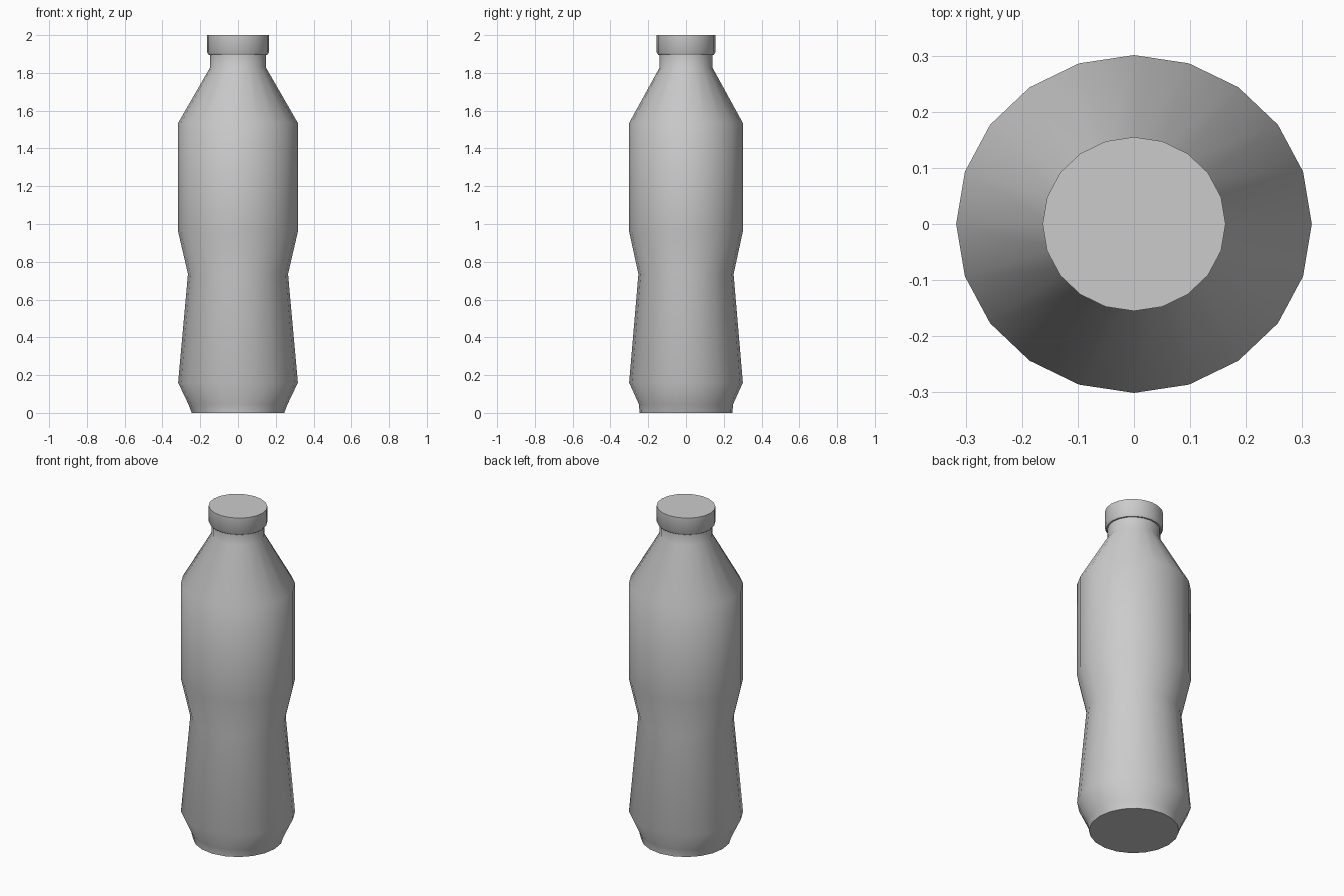
import bpy, bmesh, math

if "Cube" in bpy.data.objects:
    bpy.data.objects.remove(bpy.data.objects["Cube"])

SIDES = 20

def lathe(name, profile):
    """Closed elliptical loft; profile rows are (x radius, y radius, z)."""
    bm = bmesh.new()
    rings = []
    for rx, ry, z in profile:
        angles = [2 * math.pi * i / SIDES for i in range(SIDES)]
        rings.append([bm.verts.new((rx * math.cos(a), ry * math.sin(a), z)) for a in angles])
    for low, high in zip(rings, rings[1:]):
        for i in range(SIDES):
            j = (i + 1) % SIDES
            bm.faces.new((low[i], low[j], high[j], high[i]))
    bm.faces.new(rings[0][::-1])
    bm.faces.new(rings[-1])
    mesh = bpy.data.meshes.new(name)
    bm.to_mesh(mesh)
    bm.free()
    obj = bpy.data.objects.new(name, mesh)
    bpy.context.collection.objects.link(obj)
    bpy.ops.object.select_all(action='DESELECT')
    obj.select_set(True)
    bpy.context.view_layer.objects.active = obj
    bpy.ops.object.shade_smooth_by_angle(angle=math.radians(42))
    return obj

# Bottle body: tapered foot, waist, straight upper part, shoulder and neck
lathe("bottle_body", [
    (0.245, 0.246, 0.0),
    (0.262, 0.249, 0.045),
    (0.317, 0.301, 0.16),
    (0.265, 0.252, 0.735),
    (0.317, 0.301, 0.96),
    (0.317, 0.301, 1.535),
    (0.147, 0.139, 1.83),
    (0.147, 0.139, 1.90),
])

# Screw cap with a small chamfer at its lower rim
lathe("cap", [
    (0.155, 0.147, 1.895),
    (0.163, 0.155, 1.907),
    (0.163, 0.155, 2.0),
])
